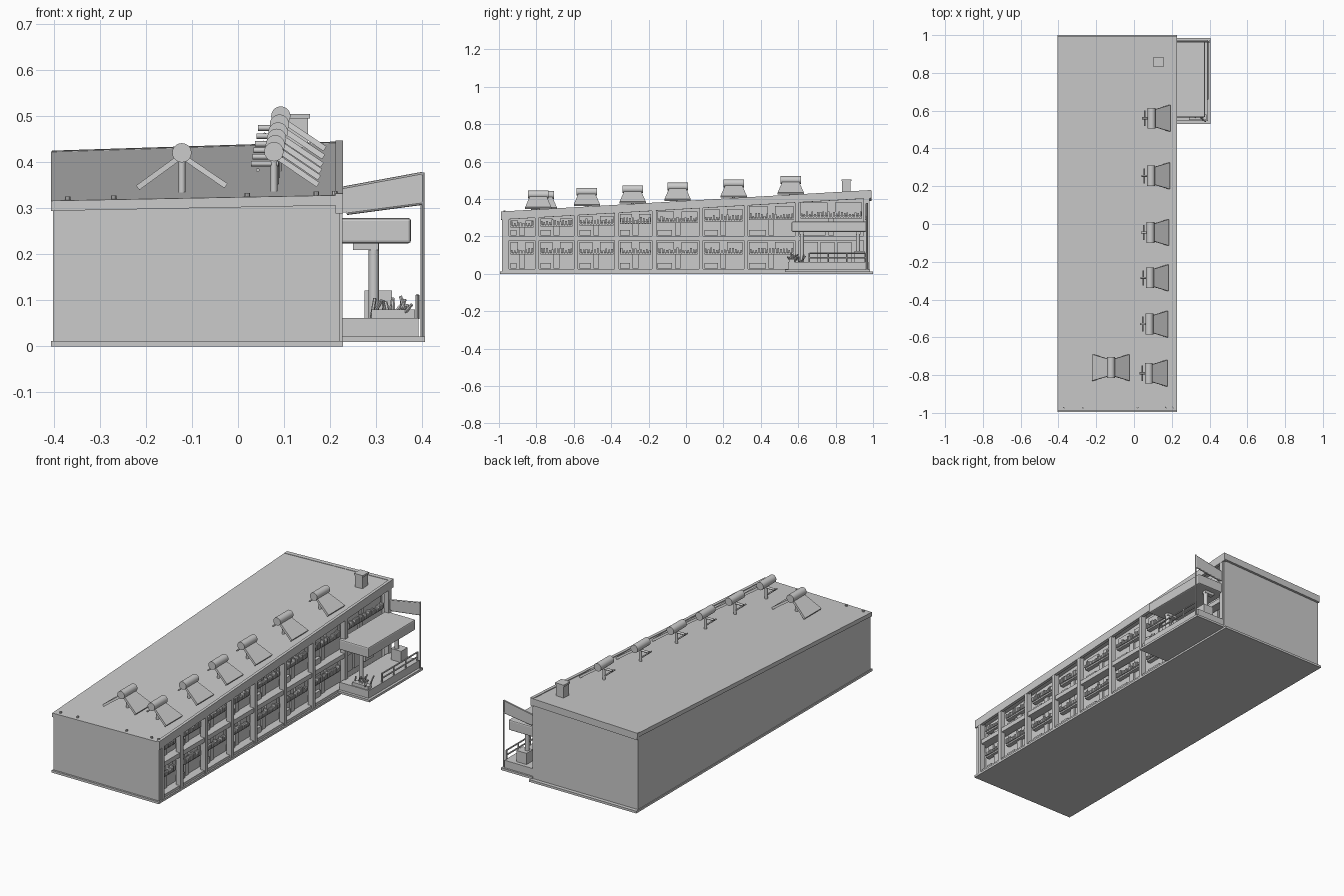
import bpy, bmesh, math, random
from mathutils import Vector

random.seed(4)
if "Cube" in bpy.data.objects:
    bpy.data.objects.remove(bpy.data.objects["Cube"])

grey = bpy.data.materials.new("plain_grey")
grey.use_nodes = True
COLOUR = (0.6, 0.6, 0.6, 1)
grey.diffuse_color = COLOUR
grey.node_tree.nodes["Principled BSDF"].inputs["Base Color"].default_value = COLOUR

LEFT, RIGHT, FACADE = -0.402, 0.224, 0.175


def roof_z(x, y):
    """Height of the sloping roof surface."""
    back = (y + 1) / 2
    across = (x - LEFT) / (RIGHT - LEFT)
    return 0.316 + 0.108 * back + across * (0.012 + 0.008 * back)


def finish(name, bm, smooth=False):
    bmesh.ops.recalc_face_normals(bm, faces=bm.faces)
    mesh = bpy.data.meshes.new(name)
    bm.to_mesh(mesh)
    bm.free()
    mesh.materials.append(grey)
    ob = bpy.data.objects.new(name, mesh)
    bpy.context.collection.objects.link(ob)
    if smooth:
        bpy.ops.object.select_all(action='DESELECT')
        ob.select_set(True)
        bpy.context.view_layer.objects.active = ob
        bpy.ops.object.shade_smooth_by_angle(angle=math.radians(40))
    return ob


def add_box(bm, x, y, z):
    """Box from ranges; a z limit may also be a function of x and y."""
    level = lambda lim, px, py: lim(px, py) if callable(lim) else lim
    rings = [[bm.verts.new((px, py, level(lim, px, py)))
              for px, py in ((x[0], y[0]), (x[1], y[0]), (x[1], y[1]), (x[0], y[1]))]
             for lim in z]
    bm.faces.new(rings[0][::-1])
    bm.faces.new(rings[1])
    for i in range(4):
        j = (i + 1) % 4
        bm.faces.new((rings[0][i], rings[0][j], rings[1][j], rings[1][i]))


def boxes(name, items):
    bm = bmesh.new()
    for item in items:
        add_box(bm, *item)
    return finish(name, bm)


def add_rod(bm, a, b, r, sides=10):
    a, b = Vector(a), Vector(b)
    turn = (b - a).to_track_quat('Z', 'Y').to_matrix().to_4x4()
    turn.translation = (a + b) / 2
    bmesh.ops.create_cone(bm, cap_ends=True, segments=sides, radius1=r, radius2=r,
                          depth=(b - a).length, matrix=turn)


def rods(name, items, r, sides=10):
    bm = bmesh.new()
    for a, b in items:
        add_rod(bm, a, b, r, sides)
    return finish(name, bm, True)


def add_plate(bm, corners, thick):
    """Flat quad thickened along its normal."""
    pts = [Vector(c) for c in corners]
    n = (pts[1] - pts[0]).cross(pts[3] - pts[0]).normalized() * thick / 2
    lo = [bm.verts.new(p - n) for p in pts]
    hi = [bm.verts.new(p + n) for p in pts]
    bm.faces.new(lo[::-1])
    bm.faces.new(hi)
    for i in range(4):
        j = (i + 1) % 4
        bm.faces.new((lo[i], lo[j], hi[j], hi[i]))


def below_roof(drop):
    return lambda x, y: roof_z(x, y) - drop


# Main block, end walls, ground slab and sloping roof
boxes("ground_slab", [((-0.406, 0.228), (-0.995, 1.0), (0, 0.012))])
boxes("main_block", [((LEFT, FACADE), (-0.975, 0.975), (0.012, below_roof(0.012)))])
boxes("end_walls", [((LEFT, 0.222), y, (0.012, below_roof(0.012)))
                    for y in ((-0.985, -0.965), (0.965, 0.98))])
boxes("roof", [((-0.406, 0.226), (-0.99, 0.99), (below_roof(0.022), roof_z))])
boxes("roof_edge", [((0.212, 0.228), (-0.99, 0.99), (below_roof(0.04), below_roof(-0.004))),
                    ((-0.404, 0.226), (0.97, 0.992), (below_roof(0.035), below_roof(-0.002)))])

# Gallery frame: floors, columns
boxes("gallery_floor", [((FACADE, 0.222), (-0.97, 0.97), (0.178, 0.202)),
                        ((FACADE, 0.22), (-0.97, 0.97), (0.01, 0.026))])
COLUMNS = (-0.957, -0.797, -0.588, -0.37, -0.17, 0.08, 0.32, 0.593, 0.96)
boxes("gallery_columns", [((0.198, 0.227), (y - 0.011, y + 0.011), (0.012, below_roof(0.02)))
                          for y in COLUMNS])

# Windows, sills and louvre strips in every bay
windows, sills, louvres, doors = [], [], [], []
for y0, y1 in zip(COLUMNS, COLUMNS[1:]):
    a, b = y0 + 0.018, y1 - 0.018
    mid = (a + b) / 2
    for floor in (0, 1):
        if floor == 0 and y0 > 0.5:
            continue
        base = 0.205 if floor else 0.028
        top = roof_z(0.2, mid) - 0.05 if floor else 0.17
        sill = base + (top - base) * 0.52
        sills.append(((FACADE, 0.198), (a, b), (sill, sill + 0.008)))
        windows.append(((FACADE, 0.186), (a, mid - 0.02), (sill + 0.012, top)))
        windows.append(((FACADE, 0.186), (mid + 0.02, b), (sill + 0.012, top)))
        doors.append(((FACADE, 0.184), (mid - 0.015, mid + 0.015), (base, sill)))
        sills.append(((FACADE, 0.192), (a, mid - 0.03), (base, base + 0.03)))
        count = int((b - a) / 0.014)
        for i in range(count):
            y = a + (b - a) * (i + 0.5) / count
            h = random.uniform(0.014, 0.03)
            louvres.append(((0.186, 0.206), (y - 0.0045, y + 0.0045),
                            (sill + 0.008, sill + 0.008 + h)))
boxes("window_panels", windows)
boxes("window_sills", sills)
boxes("ledge_clutter", louvres)
boxes("doors", doors)

# Entrance porch: base, canopy, columns, wall panels
boxes("porch_base", [((0.22, 0.406), (0.53, 0.985), (0.01, 0.022)),
                     ((0.22, 0.392), (0.545, 0.975), (0.022, 0.062))])
canopy = boxes("porch_canopy", [((0.2, 0.376), (0.565, 0.965), (0.224, 0.279))])
bevel = canopy.modifiers.new("soft_edges", 'BEVEL')
bevel.width, bevel.segments = 0.006, 2
boxes("canopy_beams", [((0.25, 0.305), (y - 0.012, y + 0.012), (0.21, 0.226))
                       for y in (0.62, 0.92)])
rods("porch_columns", [((0.295, y, 0.06), (0.295, y, 0.226)) for y in (0.62, 0.92)], 0.011, 16)
boxes("porch_doors", [((FACADE, 0.186), (y, y + 0.075), (0.062, 0.17))
                      for y in (0.63, 0.72, 0.81)])

# Tilted banner hung from tall posts
bm = bmesh.new()
add_plate(bm, [(0.222, 0.965, 0.29), (0.4, 0.965, 0.312),
               (0.4, 0.965, 0.374), (0.222, 0.965, 0.342)], 0.008)
finish("banner", bm)
rods("banner_posts", [((0.401, 0.968, 0.012), (0.401, 0.968, 0.378)),
                      ((0.222, 0.965, 0.342), (0.401, 0.965, 0.375)),
                      ((0.236, 0.965, 0.29), (0.401, 0.965, 0.312))], 0.0045, 8)

# Porch side rails and planter with spiky leaves
rods("porch_rails", [((0.39, 0.66, z), (0.39, 0.96, z)) for z in (0.085, 0.11)]
     + [((0.39, y, 0.06), (0.39, y, 0.112)) for y in (0.66, 0.76, 0.86, 0.96)], 0.004, 8)
boxes("planters", [((0.29, 0.385), (0.55, 0.58), (0.06, 0.08)),
                   ((0.275, 0.335), (0.9, 0.955), (0.06, 0.122))])
leaves = []
for i in range(14):
    root = Vector((random.uniform(0.29, 0.37), random.uniform(0.55, 0.62), 0.062))
    lean = Vector((random.uniform(-0.02, 0.03), random.uniform(-0.03, 0.03),
                   random.uniform(0.025, 0.05)))
    leaves.append((root, root + lean))
rods("plant_leaves", leaves, 0.004, 6)


def heater(name, x, y, sides):
    """Solar water heater: tank lying along y over flared sloping panels."""
    ground = roof_z(x, y)
    z = ground + 0.086
    bm = bmesh.new()
    add_rod(bm, (x, y - 0.055, z), (x, y + 0.055, z), 0.021, 20)
    finish(name + "_tank", bm, True)
    bm = bmesh.new()
    for s in sides:
        far = x + s * 0.096
        low = roof_z(far, y) + 0.012
        add_plate(bm, [(x + s * 0.008, y - 0.044, z - 0.012), (far, y - 0.07, low),
                       (far, y + 0.07, low), (x + s * 0.008, y + 0.044, z - 0.012)], 0.012)
    finish(name + "_panel", bm)
    bm = bmesh.new()
    add_rod(bm, (x, y, ground - 0.01), (x, y, z), 0.008)
    if len(sides) == 1:
        add_rod(bm, (x - 0.05, y, z - 0.026), (x + 0.01, y, z - 0.026), 0.006)
        add_rod(bm, (x - 0.035, y - 0.04, z - 0.04), (x - 0.035, y + 0.04, z - 0.04), 0.004)
    finish(name + "_stand", bm, True)


# Row of heaters, one double unit, chimney and roof stubs
for i, y in enumerate((-0.79, -0.53, -0.285, -0.045, 0.255, 0.56)):
    heater("heater_%d" % (i + 1), 0.078 + 0.003 * i, y, (1,))
heater("double_heater", -0.122, -0.76, (-1, 1))
boxes("chimney", [((0.108, 0.152), (0.835, 0.88), (below_roof(0.01), 0.495)),
                  ((0.104, 0.156), (0.831, 0.884), (0.495, 0.505))])
rods("roof_stubs", [((x, -0.97, 0.31), (x, -0.97, roof_z(x, -0.97) + 0.008))
                    for x in (-0.37, -0.27, 0.02, 0.17, 0.21)], 0.006, 8)
